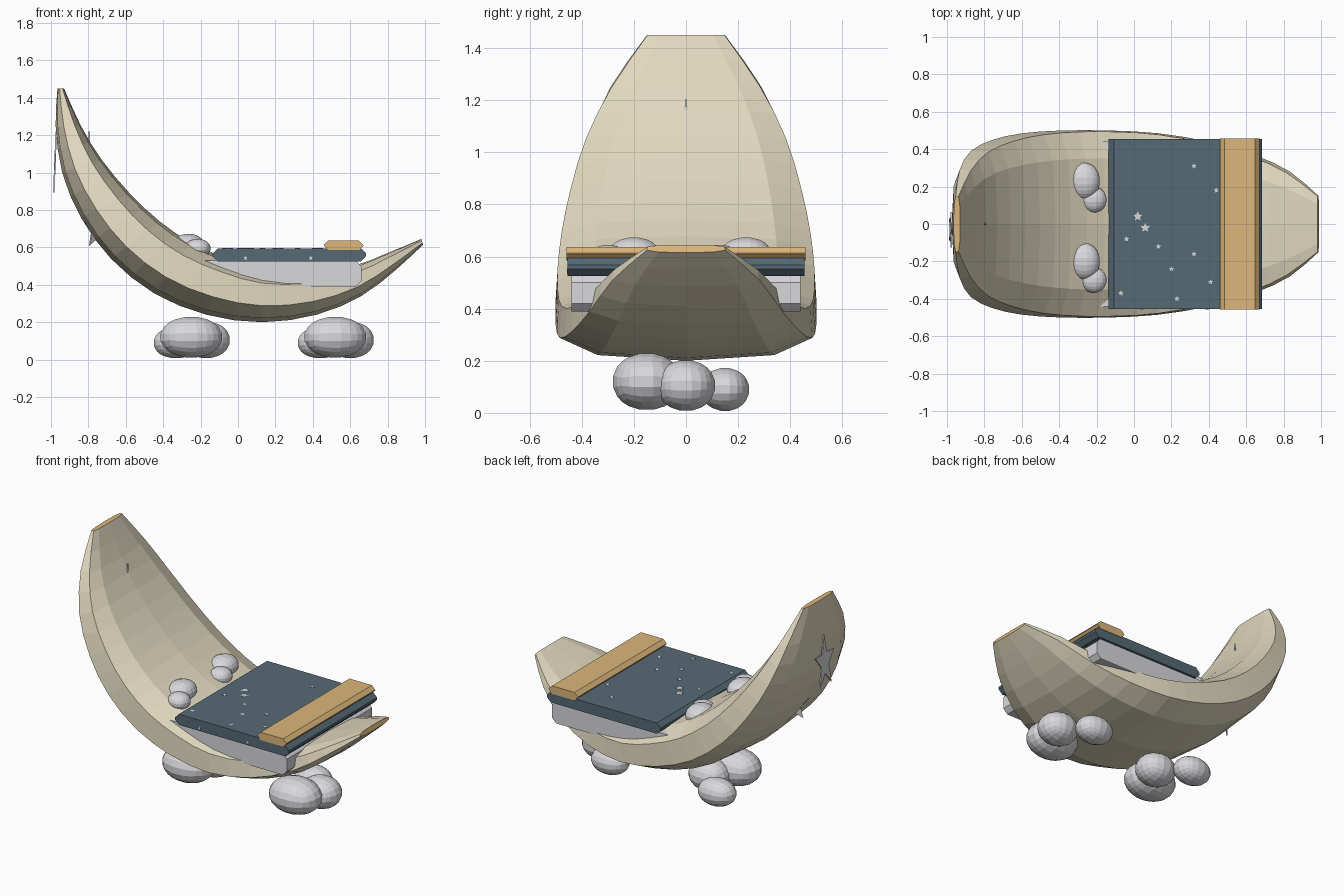
import bpy, bmesh
from math import cos, sin, pi
from mathutils import Vector, Matrix

cube = bpy.data.objects.get("Cube")
if cube:
    bpy.data.objects.remove(cube)


def material(name, r, g, b):
    m = bpy.data.materials.new(name)
    m.use_nodes = True
    m.diffuse_color = (r, g, b, 1)
    m.node_tree.nodes["Principled BSDF"].inputs["Base Color"].default_value = (r, g, b, 1)
    return m


CREAM = material("cream", .75, .69, .52)
GOLD = material("gold", .72, .47, .20)
BLUE = material("slate_blue", .092, .142, .177)
GREY = material("pale_grey", .69, .69, .72)


def make(name, bm, *mats):
    bmesh.ops.recalc_face_normals(bm, faces=bm.faces)
    me = bpy.data.meshes.new(name)
    bm.to_mesh(me)
    bm.free()
    for m in mats:
        me.materials.append(m)
    ob = bpy.data.objects.new(name, me)
    bpy.context.collection.objects.link(ob)
    return ob


def extrude(bm, face, vec):
    r = bmesh.ops.extrude_face_region(bm, geom=[face])
    bmesh.ops.translate(bm, verts=[v for v in r["geom"] if isinstance(v, bmesh.types.BMVert)], vec=vec)


def spline(pts, steps):
    """Catmull-Rom resampling of a list of vectors."""
    p = [pts[0] * 2 - pts[1]] + pts + [pts[-1] * 2 - pts[-2]]
    out = []
    for i in range(1, len(p) - 2):
        a, b, c, d = p[i - 1:i + 3]
        for k in range(steps):
            t = k / steps
            out.append(b + (c - a) * (t / 2) + (a * 2 - b * 5 + c * 4 - d) * (t * t / 2)
                       + (b * 3 - a - c * 3 + d) * (t ** 3 / 2))
    return out + [pts[-1]]


# Crescent body: outer x, z, inner x, z, half width at each station
stations = [
    (-.965, 1.45, -.93, 1.45, .15), (-.975, 1.25, -.84, 1.25, .29),
    (-.94, 1.0, -.73, 1.07, .39), (-.84, .76, -.58, .89, .45),
    (-.68, .54, -.42, .74, .485), (-.45, .355, -.25, .625, .50),
    (-.17, .24, -.06, .54, .50), (.13, .20, .13, .475, .485),
    (.42, .24, .36, .46, .44), (.66, .34, .60, .495, .37),
    (.85, .485, .80, .57, .28), (.99, .615, .98, .645, .15)]
# Section: share of half width, share of the way from outer to inner
half = [(.7, .08), (1, .32), (.985, .76), (.7, .95)]
section = [(0, 0)] + half + [(0, 1)] + [(-u, v) for u, v in reversed(half)]
bm = bmesh.new()
rings = []
for s in spline([Vector(s) for s in stations], 2):
    ox, oz, ix, iz, w = s
    rings.append([bm.verts.new((ox + (ix - ox) * v, w * u, oz + (iz - oz) * v)) for u, v in section])
for a, b in zip(rings, rings[1:]):
    for i in range(len(section)):
        j = (i + 1) % len(section)
        bm.faces.new((a[i], a[j], b[j], b[i]))
for ring in (rings[0], rings[-1]):
    bm.faces.new(ring).material_index = 1
make("crescent_frame", bm, CREAM, GOLD)


def slab(name, x0, x1, y, z0, z1, c, mat):
    """Box along y with chamfered long edges."""
    prof = [(x0 + c, z0), (x1 - c, z0), (x1, z0 + c), (x1, z1 - c),
            (x1 - c, z1), (x0 + c, z1), (x0, z1 - c), (x0, z0 + c)]
    bm = bmesh.new()
    extrude(bm, bm.faces.new([bm.verts.new((x, -y, z)) for x, z in prof]), (0, 2 * y, 0))
    return make(name, bm, mat)


# Bedding
slab("mattress", -.245, .66, .44, .39, .53, .03, GREY)
slab("blanket", -.135, .685, .455, .525, .595, .027, BLUE)
slab("blanket_fold", .46, .67, .458, .585, .637, .024, GOLD)


def puffs(name, blobs):
    """Cluster of faceted ellipsoids made from rounded cubes."""
    bm = bmesh.new()
    for pos, size in blobs:
        start = len(bm.verts)
        r = bmesh.ops.create_cube(bm, size=2)
        edges = list({e for v in r["verts"] for e in v.link_edges})
        bmesh.ops.subdivide_edges(bm, edges=edges, cuts=4, use_grid_fill=True)
        for v in list(bm.verts)[start:]:
            n = v.co.normalized()
            v.co = Vector(pos) + Vector([n[i] * size[i] for i in range(3)])
    return make(name, bm, GREY)


# Pillows
for side, y in (("left", .23), ("right", -.2)):
    puffs("cloud_pillow_" + side, [((-.265, y, .61), (.085, .1, .065)),
                                   ((-.215, y - .1, .595), (.07, .07, .052))])

# Cloud feet
for place, x in (("head", -.25), ("foot", .52)):
    puffs("cloud_foot_" + place, [((x, -.15, .12), (.17, .135, .112)),
                                  ((x + .08, 0, .105), (.13, .115, .1)),
                                  ((x - .08, .15, .09), (.125, .095, .085))])


def star(name, pos, w, h, yaw=None, tilt=0, points=5, inner=.5):
    """Thin star plate, lying flat unless a yaw stands it upright."""
    bm = bmesh.new()
    n = points * 2
    vs = []
    for i in range(n):
        r = inner if i % 2 else 1
        vs.append(bm.verts.new((w * r * sin(2 * pi * i / n), h * r * cos(2 * pi * i / n), 0)))
    extrude(bm, bm.faces.new(vs), (0, 0, .008))
    if yaw is not None:
        bm.transform(Matrix.Rotation(tilt, 4, "Y") @ Matrix.Rotation(yaw, 4, "Z")
                     @ Matrix.Rotation(pi / 2, 4, "X"))
    bm.transform(Matrix.Translation(pos))
    return make(name, bm, GREY)


# Stars on the headboard
star("back_star_upper", (-.983, -.03, 1.04), .1, .18, pi / 2, tilt=.04, inner=.4)
star("back_star_lower", (-.755, -.03, .7), .1, .11, pi / 4, inner=.45)
star("inner_star", (-.8, 0, 1.17), .006, .05, pi / 2, points=4)

# Small stars on the blanket
specks = [(.02, .04), (.06, -.02), (-.04, -.08), (.13, -.12), (.2, -.24), (.32, -.16),
          (.41, -.31), (-.07, -.37), (.23, -.4), (.32, .31), (.44, .18)]
for i, (x, y) in enumerate(specks):
    size = .026 if i < 2 else .015
    star("blanket_star_%d" % (i + 1), (x, y, .5885), size, size)
for i, x in enumerate((.04, .39)):
    star("side_star_%d" % (i + 1), (x, -.449, .543), .012, .012, 0)
